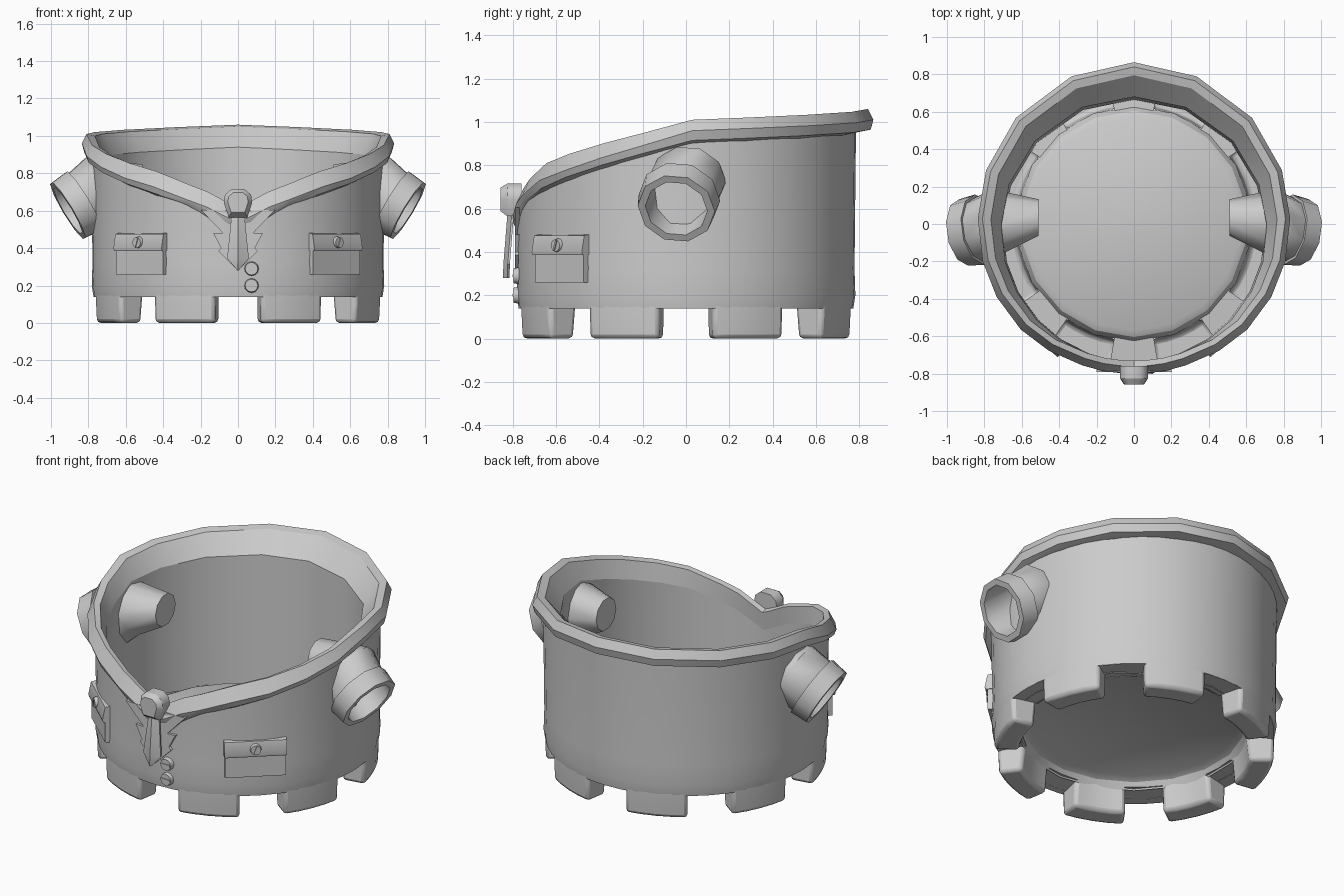
import bpy, bmesh, math
from mathutils import Vector

if "Cube" in bpy.data.objects:
    bpy.data.objects.remove(bpy.data.objects["Cube"])

grey = bpy.data.materials.new("plain_grey")
grey.diffuse_color = (0.6, 0.6, 0.6, 1)
grey.use_nodes = True
grey.node_tree.nodes["Principled BSDF"].inputs["Base Color"].default_value = grey.diffuse_color


def finish(name, bm, angle=35, bevel=0.0):
    bmesh.ops.remove_doubles(bm, verts=bm.verts, dist=0.0005)
    bmesh.ops.recalc_face_normals(bm, faces=bm.faces)
    me = bpy.data.meshes.new(name)
    bm.to_mesh(me)
    bm.free()
    me.materials.append(grey)
    ob = bpy.data.objects.new(name, me)
    bpy.context.collection.objects.link(ob)
    if bevel:
        m = ob.modifiers.new("bevel", 'BEVEL')
        m.width, m.segments, m.limit_method = bevel, 2, 'ANGLE'
        m.angle_limit = math.radians(40)
    bpy.ops.object.select_all(action='DESELECT')
    ob.select_set(True)
    bpy.context.view_layer.objects.active = ob
    bpy.ops.object.shade_smooth_by_angle(angle=math.radians(angle))
    return ob


def loft(bm, rings, loop=False, closed=False, caps=False):
    """Skin rows of points; loop joins last row to first, closed joins row ends."""
    rows = [[bm.verts.new(p) for p in r] for r in rings]
    n = len(rows[0])
    for i in range(len(rows) if loop else len(rows) - 1):
        a, b = rows[i], rows[(i + 1) % len(rows)]
        for j in range(n if closed else n - 1):
            k = (j + 1) % n
            bm.faces.new((a[j], a[k], b[k], b[j]))
    if caps:
        bm.faces.new(rows[0])
        bm.faces.new(rows[-1])


def polar(deg, r, z, cy=0.0):
    """Angle is measured from the front."""
    a = math.radians(deg)
    return Vector((r * math.sin(a), cy - r * math.cos(a), z))


def table(pairs, deg):
    d = abs((deg + 180) % 360 - 180)
    for (a, u), (b, v) in zip(pairs, pairs[1:]):
        if d <= b:
            return u + (v - u) * (d - a) / (b - a)
    return pairs[-1][1]


TOP = [(0, .62), (5, .65), (12, .70), (34, .81), (55, .88), (76, .95), (92, 1.01), (180, 1.06)]
LOW = [(0, .50), (9, .52), (15, .60), (29, .66), (60, .78), (92, .90), (180, .95)]
OUT = [(0, .80), (20, .805), (50, .83), (90, .835), (180, .865)]
DROP = [(0, .08), (45, .08), (90, .05), (180, .05)]    # height of the collar's outer slope
SLOPE = [(0, .04), (45, .04), (90, .025), (180, .025)]  # width of the collar's outer slope

# Body: outer wall and inner wall
bm = bmesh.new()
steps = [i * 7.5 for i in range(48)]
loft(bm, [[polar(d, .772, .138), polar(d, .782, .2), polar(d, .778, .32),
           polar(d, .785, table(LOW, d) + .03)] for d in steps], loop=True)
finish("body_wall", bm)
half = [5, 12, 20, 34, 47, 62, 76, 92, 110, 132, 157]
angles = [0] + half + [180] + [360 - h for h in reversed(half)]
bm = bmesh.new()
loft(bm, [[polar(d, .71, table(TOP, d) - .12, -.03), polar(d, .70, .14, -.035)]
          for d in angles], loop=True)
finish("inner_wall", bm)

# Collar band
bm = bmesh.new()
rings = []
for d in angles:
    zt, zl, ro = table(TOP, d), table(LOW, d), table(OUT, d)
    rings.append([polar(d, .778, zl), polar(d, ro - .012, zl + .015),
                  polar(d, ro, max(zt - table(DROP, d), zl + .03)),
                  polar(d, ro - table(SLOPE, d), zt),
                  polar(d, ro - .07, zt - .01), polar(d, .71, zt - .12, -.03)])
loft(bm, rings, loop=True, closed=True)
finish("collar", bm, 30)

# Raised floor with a sloping skirt
bm = bmesh.new()
loft(bm, [[polar(d, .63, .14), polar(d, .605, .18), polar(d, .57, .198), polar(d, .001, .207)]
          for d in range(0, 360, 20)], loop=True)
finish("floor", bm, 30)

# Ledges over the gaps, and hollow feet between them
bm = bmesh.new()
for k in range(8):
    loft(bm, [[polar(45 * k + a, .61, .150), polar(45 * k + a, .772, .138)]
              for a in (-9.8, 0, 9.8)])
finish("gap_ledges", bm)
bm = bmesh.new()
for k in range(8):
    prof = [(.773, .15), (.773, .1), (.768, .0), (.635, .0), (.62, .155)]
    cols = [[polar(22.5 + 45 * k + a, r, z) for r, z in prof]
            for a in (-13.2, -6.6, 0, 6.6, 13.2)]
    loft(bm, cols, caps=True)
finish("feet", bm, 40, .02)


# Arm sockets: bent tapering cups with a thick mouth ring
def socket(name, side):
    mouth, bend, tail = Vector((.91, -.045, .60)), Vector((.73, .012, .738)), Vector((.51, .035, .755))
    n_out, n_in = Vector((.85, -.15, -.51)).normalized(), Vector((1, 0, 0))
    back = mouth - n_out * .10
    spec = [(tail, n_in, .002), (tail, n_in, .097), (bend, n_out, .175),
            (back, n_out, .175), (back, n_out, .19), (mouth, n_out, .18),
            (mouth, n_out, .145), (bend, n_out, .14), (tail + n_in * .02, n_in, .085),
            (tail + n_in * .02, n_in, .002)]
    rings = []
    for c, n, r in spec:
        u = Vector((0, 1, 0)) - n * n.y
        u.normalize()
        v = n.cross(u)
        ring = []
        for i in range(10):
            a = math.tau * i / 10
            p = c + (u * math.cos(a) + v * math.sin(a)) * r
            ring.append((p.x * side, p.y, p.z))
        rings.append(ring)
    bm = bmesh.new()
    loft(bm, rings, closed=True, caps=True)
    finish(name, bm, 42)


# Parts laid on the wall: (across, height, outward) turned to an angle
def place(deg, x, z, out):
    a = math.radians(deg)
    return Vector((x * math.cos(a) + out * math.sin(a), x * math.sin(a) - out * math.cos(a), z))


def plate(bm, deg, outline, inner, outer, taper=1.0):
    cx = sum(p[0] for p in outline) / len(outline)
    cz = sum(p[1] for p in outline) / len(outline)
    loft(bm, [[place(deg, x, z, inner) for x, z in outline],
              [place(deg, cx + (x - cx) * taper, cz + (z - cz) * taper, outer) for x, z in outline]],
         closed=True, caps=True)


def box(x, z0, z1):
    return [(-x, z0), (x, z0), (x, z1), (-x, z1)]


def button(name, deg, x, z, r, out):
    bm = bmesh.new()
    disc = [(x + r * math.cos(i * math.tau / 12), z + r * math.sin(i * math.tau / 12)) for i in range(12)]
    plate(bm, deg, disc, out - .03, out, .85)
    tilt = math.radians(70 if deg else 0)
    c, s = math.cos(tilt), math.sin(tilt)
    slot = [(x + u * c - v * s, z + u * s + v * c)
            for u, v in box(r * .75, -r * .14, r * .14)]
    plate(bm, deg, slot, out - .004, out + .005)
    finish(name, bm)


for side, tag in ((1, "right"), (-1, "left")):
    socket(tag + "_arm_socket", side)
    bm = bmesh.new()
    plate(bm, 42 * side, box(.168, .26, .41), .74, .787)
    finish(tag + "_pocket", bm)
    # Flap with a sloping top
    bm = bmesh.new()
    sec = [(.74, .39), (.798, .385), (.803, .40), (.788, .475), (.74, .485)]
    loft(bm, [[place(42 * side, x, z, o) for o, z in sec] for x in (-.173, .173)],
         closed=True, caps=True)
    finish(tag + "_pocket_flap", bm)
    button(tag + "_pocket_button", 42 * side, 0, .43, .034, .812)
    # Pointed lapel beside the tie
    bm = bmesh.new()
    pts = [(0, .6), (.2, .605), (.08, .48), (.132, .48), (.09, .40), (.105, .385), (0, .28)]
    plate(bm, 0, [(x * side, z) for x, z in pts], .75, .79)
    finish(tag + "_lapel", bm)

for i, z in enumerate((.29, .20)):
    button("front_button_%d" % (i + 1), 0, .072, z, .04, .797)

# Tie blade with a raised middle, and its knot
bm = bmesh.new()
loft(bm, [[(-w, -y + .03, z), (-w, -y + .02, z), (0, -y, z), (w, -y + .02, z), (w, -y + .03, z)]
          for w, z, y in ((.035, .57, .825), (.058, .345, .843), (.003, .28, .845))],
     closed=True, caps=True)
finish("tie_blade", bm, 20)
bm = bmesh.new()
knot = [(-.05, .565), (.05, .565), (.075, .64), (.07, .685), (.035, .715), (-.035, .715), (-.07, .685), (-.075, .64)]
plate(bm, 0, knot, .76, .825)
plate(bm, 0, knot, .825, .857, .72)
finish("tie_knot", bm, 50)
